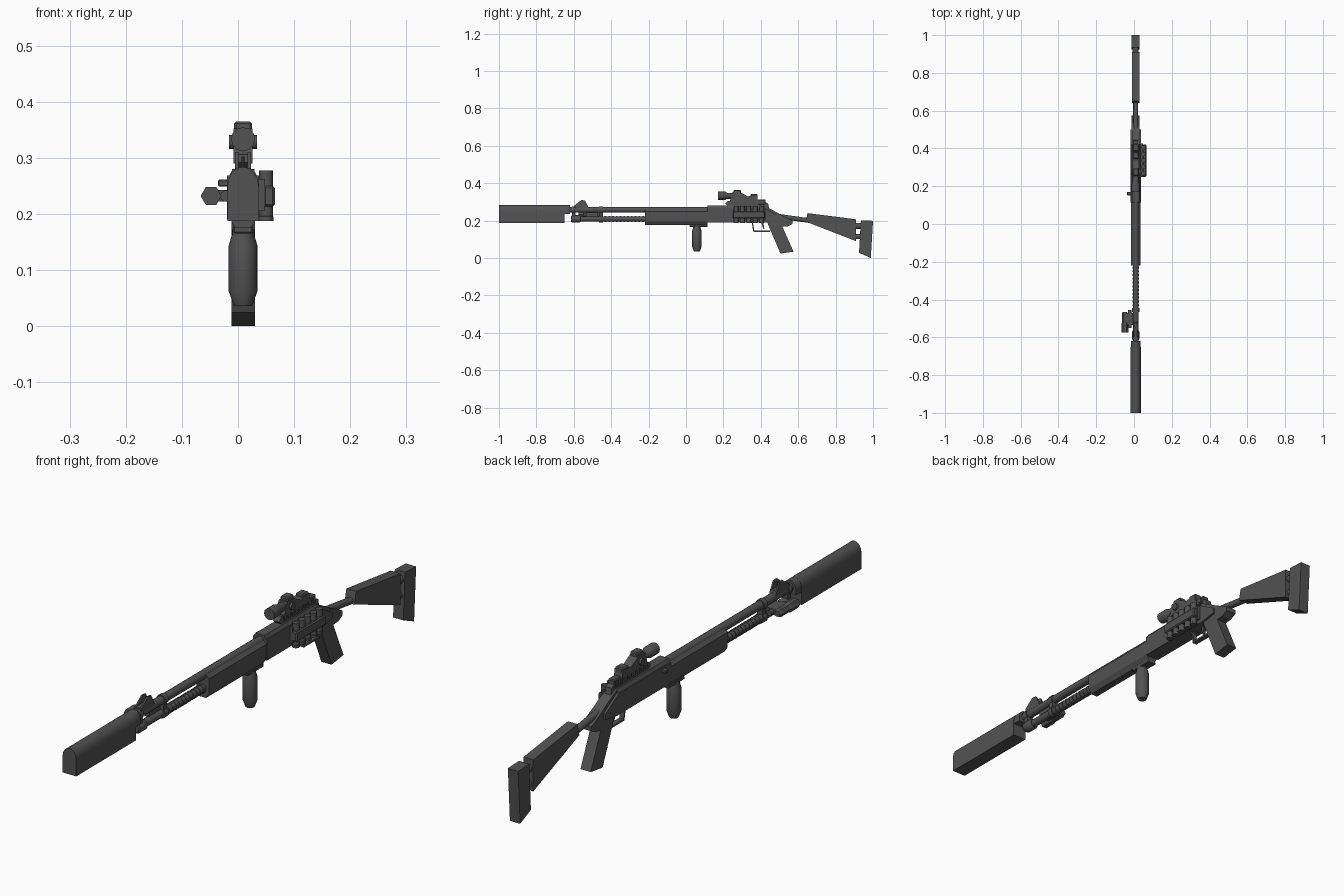
import bpy, bmesh, math
from mathutils import Vector, Matrix

old = bpy.data.objects.get("Cube")
if old:
    bpy.data.objects.remove(old)

CX = 0.009  # centre plane of the long parts

mat = bpy.data.materials.new("dark_gunmetal")
mat.use_nodes = True
colour = (0.085, 0.085, 0.085, 1)
mat.diffuse_color = colour
mat.node_tree.nodes["Principled BSDF"].inputs["Base Color"].default_value = colour


def finish(name, bm, smooth=0):
    bmesh.ops.recalc_face_normals(bm, faces=bm.faces)
    mesh = bpy.data.meshes.new(name)
    bm.to_mesh(mesh)
    bm.free()
    mesh.materials.append(mat)
    ob = bpy.data.objects.new(name, mesh)
    bpy.context.collection.objects.link(ob)
    if smooth:
        bpy.ops.object.select_all(action="DESELECT")
        ob.select_set(True)
        bpy.context.view_layer.objects.active = ob
        bpy.ops.object.shade_smooth_by_angle(angle=math.radians(smooth))
    return ob


def extrude(name, ring, offset, smooth=0, bevel=0):
    """Extrude a closed outline along an offset vector."""
    bm = bmesh.new()
    face = bm.faces.new([bm.verts.new(p) for p in ring])
    out = bmesh.ops.extrude_face_region(bm, geom=[face])
    moved = [v for v in out["geom"] if isinstance(v, bmesh.types.BMVert)]
    bmesh.ops.translate(bm, verts=moved, vec=offset)
    if bevel:
        bmesh.ops.bevel(bm, geom=bm.edges[:], offset=bevel, segments=1, affect="EDGES")
    return finish(name, bm, smooth)


def side(name, yz, half, x=CX, bevel=0):
    """Side outline given thickness across x."""
    return extrude(name, [(x - half, y, z) for y, z in yz], (2 * half, 0, 0), bevel=bevel)


def box(name, x, y, z, bevel=0):
    ring = [(x[0], y[0], z[0]), (x[1], y[0], z[0]), (x[1], y[1], z[0]), (x[0], y[1], z[0])]
    return extrude(name, ring, (0, 0, z[1] - z[0]), bevel=bevel)


def lathe(name, start, axis, profile, sides=16, smooth=40):
    """Turn (distance, radius) pairs around an axis."""
    bm = bmesh.new()
    turn = Vector((0, 0, 1)).rotation_difference(Vector(axis)).to_matrix().to_4x4()
    place = Matrix.Translation(start) @ turn
    rings = []
    for d, r in profile:
        rings.append([bm.verts.new(place @ Vector((r * math.cos(a), r * math.sin(a), d)))
                      for a in (2 * math.pi * i / sides for i in range(sides))])
    for a, b in zip(rings, rings[1:]):
        for i in range(sides):
            j = (i + 1) % sides
            bm.faces.new((a[i], a[j], b[j], b[i]))
    bm.faces.new(rings[0])
    bm.faces.new(rings[-1])
    return finish(name, bm, smooth)


def rod(name, p, q, r, sides=14):
    d = Vector(q) - Vector(p)
    return lathe(name, p, d.normalized(), [(0, r), (d.length, r)], sides)


def arch(half, bottom, shoulder, top, y):
    """Flat-bottomed outline with a rounded top."""
    curve = [(CX + half * math.cos(math.pi * i / 8), y,
              shoulder + (top - shoulder) * math.sin(math.pi * i / 8)) for i in range(9)]
    return [(CX - half, y, bottom), (CX + half, y, bottom)] + curve


# Muzzle housing with a short upper lip
extrude("muzzle_housing", arch(0.028, 0.187, 0.248, 0.284, -1), (0, 0.35, 0), 30)
extrude("muzzle_housing_lip", arch(0.026, 0.235, 0.25, 0.284, -0.65), (0, 0.03, 0), 30)

# Barrel, magazine tube and clamps
rod("barrel", (CX, -0.65, 0.258), (CX, 0.13, 0.258), 0.0155)
rod("magazine_tube", (CX, -0.58, 0.209), (CX, -0.2, 0.209), 0.0145)
lathe("magazine_cap", (CX, -0.615, 0.209), (0, 1, 0),
      [(0, 0.015), (0.008, 0.02), (0.045, 0.02), (0.05, 0.016)])
for i in range(11):
    y = -0.435 + i * 0.02
    rod("magazine_ring", (CX, y, 0.209), (CX, y + 0.01, 0.209), 0.0168)
for y in (-0.61, -0.465):
    box("barrel_clamp", (CX - 0.012, CX + 0.012), (y, y + 0.02), (0.2, 0.262))
    for z, r in ((0.258, 0.019), (0.209, 0.019)):
        rod("clamp_ring", (CX, y, z), (CX, y + 0.02, z), r)

# Front sight with side wings
side("front_sight_base", [(-0.6, 0.265), (-0.52, 0.265), (-0.525, 0.282), (-0.6, 0.282)], 0.014)
for s in (-1, 1):
    side("front_sight_wing", [(-0.6, 0.278), (-0.525, 0.278), (-0.54, 0.308), (-0.56, 0.31)],
         0.003, CX + s * 0.011)
rod("front_sight_post", (CX, -0.55, 0.275), (CX, -0.55, 0.302), 0.003, 8)

# Side lamp on its bracket
lathe("lamp_body", (-0.048, -0.575, 0.232), (0, 1, 0),
      [(0, 0.014), (0, 0.0185), (0.045, 0.0185), (0.055, 0.0155), (0.1, 0.0155), (0.11, 0.011)], 6, 0)
box("lamp_bracket", (-0.042, CX), (-0.535, -0.47), (0.222, 0.243))
rod("lamp_knob", (-0.022, -0.55, 0.232), (-0.022, -0.455, 0.232), 0.01, 10)

# Sliding fore-end with chamfered lower edges
outline = [(-0.026, 0.25), (-0.026, 0.195), (-0.014, 0.176), (0.014, 0.176), (0.026, 0.195), (0.026, 0.25),
           (0.014, 0.262), (-0.014, 0.262)]
extrude("fore_end", [(CX + x, -0.22, z) for x, z in outline], (0, 0.335, 0))

# Vertical hand grip
box("hand_grip_mount", (CX - 0.018, CX + 0.018), (0.02, 0.115), (0.165, 0.18), 0.003)
lathe("hand_grip", (CX, 0.058, 0.172), (0, 0, -1),
      [(0, 0.02), (0.01, 0.02), (0.028, 0.0255), (0.11, 0.0255), (0.131, 0.018), (0.136, 0.016)])

# Receiver, its roof, and the pistol grip behind
side("receiver", [(0.115, 0.19), (0.115, 0.268), (0.42, 0.268), (0.5, 0.222), (0.5, 0.2), (0.44, 0.19)], 0.0285)
roof = [(-0.0285, 0.262), (0.0285, 0.262), (0.018, 0.28), (-0.018, 0.28)]
extrude("receiver_roof", [(CX + x, 0.115, z) for x, z in roof], (0, 0.305, 0))
side("receiver_tail", [(0.41, 0.268), (0.42, 0.28), (0.52, 0.225), (0.51, 0.2), (0.44, 0.2)], 0.02)
side("pistol_grip", [(0.43, 0.2), (0.505, 0.024), (0.575, 0.034), (0.515, 0.168), (0.545, 0.17),
                     (0.57, 0.183), (0.57, 0.2), (0.52, 0.225), (0.46, 0.24)], 0.021)
box("charging_handle", (-0.036, CX), (0.152, 0.17), (0.249, 0.261), 0.002)

# Trigger and guard
side("guard_front", [(0.35, 0.195), (0.36, 0.143), (0.366, 0.143), (0.357, 0.195)], 0.009)
side("guard_bottom", [(0.36, 0.14), (0.45, 0.14), (0.45, 0.147), (0.36, 0.147)], 0.009)
side("trigger", [(0.402, 0.195), (0.412, 0.195), (0.419, 0.158), (0.412, 0.156)], 0.004)

# Spare shells in a side carrier
box("shell_carrier", (0.035, 0.048), (0.25, 0.425), (0.205, 0.262))
box("shell_strap", (0.045, 0.0655), (0.25, 0.422), (0.213, 0.25), 0.004)
for i in range(5):
    y = 0.268 + i * 0.034
    lathe("spare_shell", (0.05, y, 0.187), (0, 0, 1),
          [(0, 0.0135), (0.008, 0.0135), (0.009, 0.0122), (0.09, 0.0122)], 12)

# Sight rail and optic
side("sight_rail", [(0.225, 0.278), (0.21, 0.292), (0.225, 0.306), (0.41, 0.306), (0.44, 0.29), (0.445, 0.262)], 0.012)
for i in range(8):
    y = 0.235 + i * 0.024
    box("rail_tooth", (CX - 0.017, CX + 0.017), (y, y + 0.013), (0.29, 0.309))
lathe("optic_tube", (CX, 0.17, 0.333), (0, 1, 0),
      [(0, 0.016), (0, 0.0215), (0.04, 0.0215), (0.05, 0.016), (0.12, 0.016)], 12)
side("optic_body", [(0.235, 0.304), (0.25, 0.352), (0.29, 0.352), (0.33, 0.33), (0.38, 0.335),
                    (0.385, 0.304)], 0.017)
box("optic_turret", (CX - 0.016, CX + 0.016), (0.255, 0.294), (0.34, 0.365), 0.004)
rod("optic_side_knobs", (CX - 0.025, 0.275, 0.328), (CX + 0.025, 0.275, 0.328), 0.0125, 10)
box("optic_eyepiece", (CX - 0.016, CX + 0.016), (0.345, 0.382), (0.31, 0.342), 0.004)
box("rear_sight", (CX - 0.014, CX + 0.014), (0.385, 0.425), (0.285, 0.314), 0.003)

# Stock tube, cheek stock, adjusting rods and butt pad
rod("stock_tube", (CX, 0.48, 0.225), (CX, 0.67, 0.199), 0.013)
side("stock", [(0.65, 0.24), (0.91, 0.207), (0.91, 0.09), (0.64, 0.195)], 0.02)
for z, r in ((0.172, 0.016), (0.115, 0.014)):
    rod("adjusting_rod", (CX, 0.9, z), (CX, 0.945, z), r, 12)
side("butt_pad", [(0.935, 0.202), (1.0, 0.199), (0.988, 0.0), (0.925, 0.028)], 0.021)
